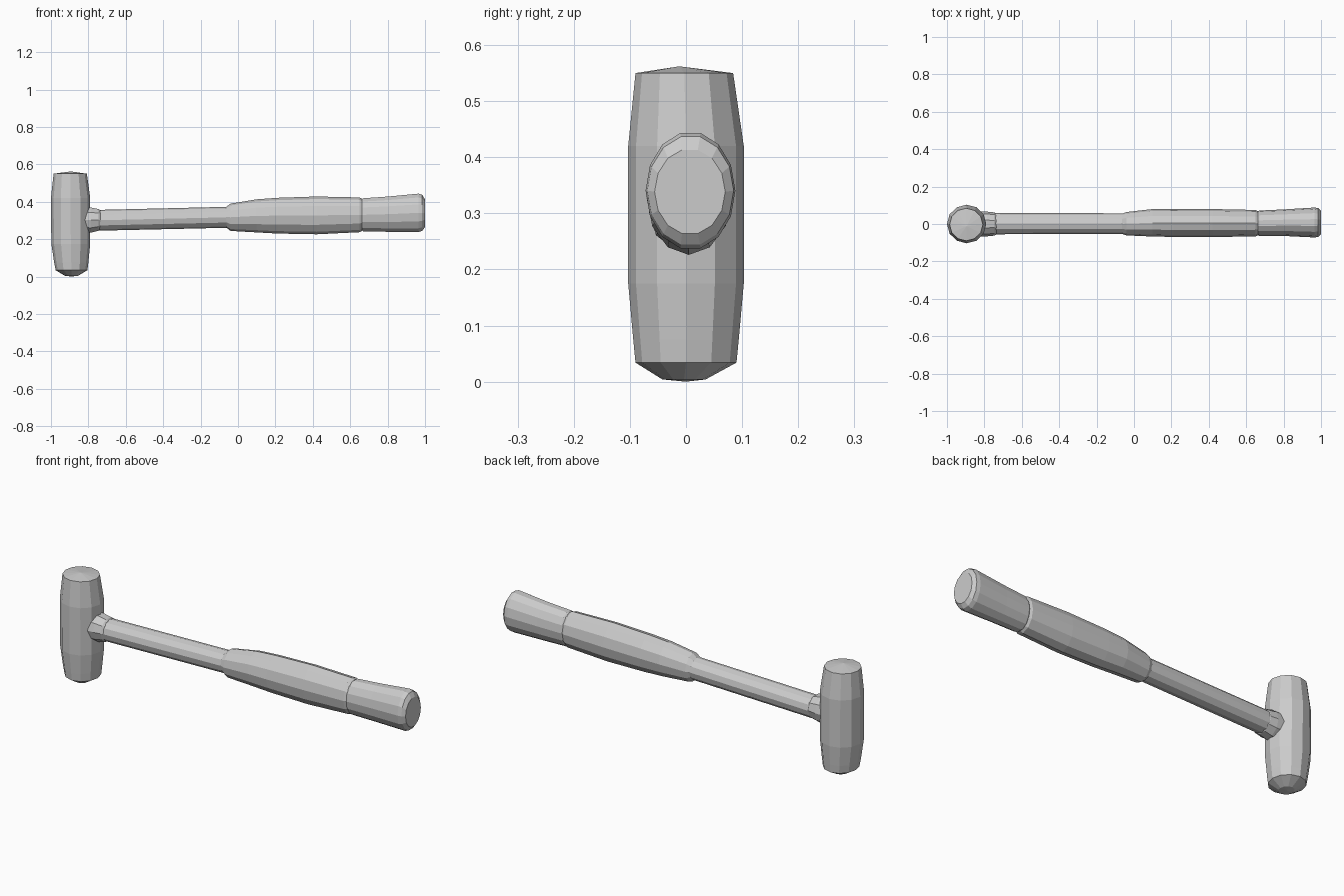
import bpy, bmesh
from math import cos, sin, pi


def loft(name, rings, sides, place, tips=(None, None), phase=0.0):
    """Bridge elliptical rings (pos, u0, u1, v0, v1); close ends flat or to a tip point."""
    bm = bmesh.new()
    loops = []
    for pos, u0, u1, v0, v1 in rings:
        loop = []
        for i in range(sides):
            a = 2 * pi * i / sides + phase
            u = (u0 + u1) / 2 + (u1 - u0) / 2 * cos(a)
            v = (v0 + v1) / 2 + (v1 - v0) / 2 * sin(a)
            loop.append(bm.verts.new(place(pos, u, v)))
        loops.append(loop)
    for a, b in zip(loops, loops[1:]):
        for i in range(sides):
            j = (i + 1) % sides
            bm.faces.new((a[i], a[j], b[j], b[i]))
    for loop, tip in zip((loops[0], loops[-1]), tips):
        if tip:
            t = bm.verts.new(tip)
            for i in range(sides):
                bm.faces.new((loop[i], loop[(i + 1) % sides], t))
        else:
            bm.faces.new(loop)
    bmesh.ops.recalc_face_normals(bm, faces=bm.faces)
    mesh = bpy.data.meshes.new(name)
    bm.to_mesh(mesh)
    bm.free()
    obj = bpy.data.objects.new(name, mesh)
    bpy.context.collection.objects.link(obj)
    return obj


def along_x(p, u, v):
    return (p, u, v)


def along_z(p, u, v):
    return (u, v, p)


# Barrel-shaped head, domed on both striking faces
loft("hammer_head", [
    (0.004, -0.925, -0.855, -0.042, 0.035),
    (0.034, -0.975, -0.805, -0.090, 0.090),
    (0.075, -0.983, -0.800, -0.094, 0.094),
    (0.175, -0.998, -0.790, -0.103, 0.103),
    (0.420, -1.000, -0.790, -0.103, 0.103),
    (0.550, -0.986, -0.808, -0.090, 0.084),
], 12, along_z, ((-0.89, 0.0, 0.0), (-0.895, -0.012, 0.562)))

# Collar where the shaft enters the head
loft("collar", [
    (-0.840, -0.066, 0.066, 0.232, 0.374),
    (-0.785, -0.066, 0.066, 0.232, 0.372),
    (-0.745, -0.062, 0.062, 0.242, 0.364),
    (-0.735, -0.055, 0.055, 0.250, 0.355),
], 10, along_x)

# Slim shaft
loft("shaft", [
    (-0.760, -0.055, 0.060, 0.245, 0.356),
    (-0.050, -0.053, 0.057, 0.261, 0.373),
], 12, along_x)

# Swelling grip
loft("grip", [
    (-0.072, -0.050, 0.052, 0.270, 0.366),
    (-0.040, -0.061, 0.064, 0.244, 0.390),
    (0.100, -0.067, 0.080, 0.236, 0.413),
    (0.210, -0.069, 0.081, 0.230, 0.421),
    (0.420, -0.070, 0.080, 0.226, 0.428),
    (0.650, -0.066, 0.075, 0.237, 0.423),
    (0.664, -0.060, 0.068, 0.245, 0.415),
], 12, along_x)

# Flared butt end with a chamfered rim
loft("butt_end", [
    (0.662, -0.060, 0.068, 0.245, 0.415),
    (0.670, -0.063, 0.072, 0.239, 0.421),
    (0.800, -0.064, 0.078, 0.237, 0.430),
    (0.965, -0.072, 0.088, 0.235, 0.446),
    (0.985, -0.069, 0.085, 0.242, 0.439),
    (1.000, -0.056, 0.070, 0.262, 0.415),
], 14, along_x)
